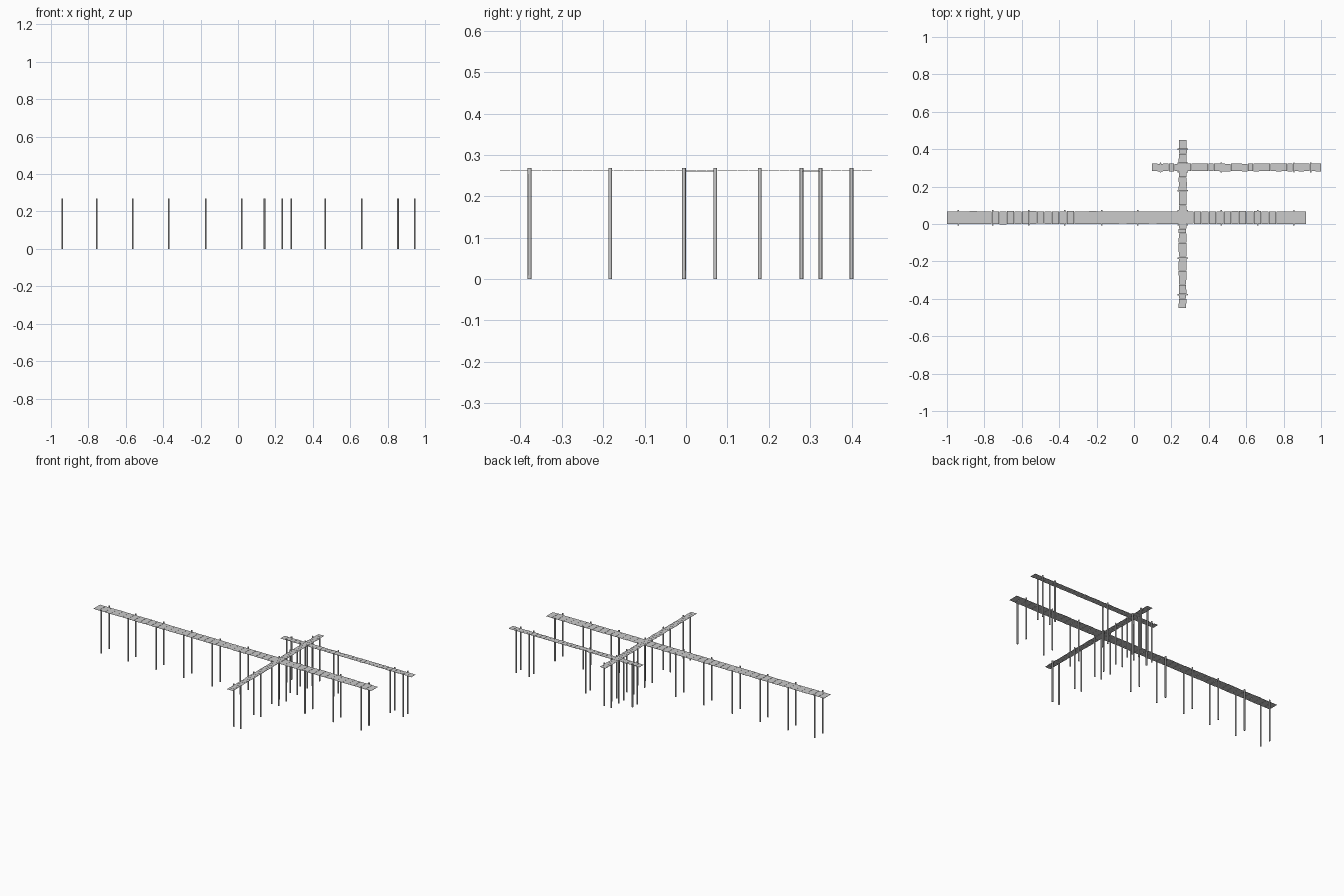
import bpy, bmesh, math, random
from mathutils import Matrix, Vector

if "Cube" in bpy.data.objects:
    bpy.data.objects.remove(bpy.data.objects["Cube"])

random.seed(4)
DECK_Z = 0.2605
POST_TOP = 0.268
POST_R = 0.0045


def finish(bm, name):
    mesh = bpy.data.meshes.new(name)
    bm.to_mesh(mesh)
    bm.free()
    ob = bpy.data.objects.new(name, mesh)
    bpy.context.collection.objects.link(ob)
    return ob


def deck(name, start, end, across, width, axis, plank, z):
    """Row of thin, slightly uneven planks running along axis 'x' or 'y'."""
    bm = bmesh.new()
    count = round((end - start) / plank)
    pitch = (end - start) / count
    for i in range(count):
        along = start + pitch * (i + 0.5)
        side = across + random.uniform(-0.001, 0.001)
        w = width + random.uniform(-0.002, 0.002)
        length = pitch - 0.0012
        if axis == 'x':
            loc, size = (along, side, z), (length, w, 0.001)
        else:
            loc, size = (side, along, z), (w, length, 0.001)
        bmesh.ops.create_cube(bm, size=1, matrix=Matrix.LocRotScale(
            Vector(loc), None, Vector(size)))
    return finish(bm, name)


def posts(name, points):
    """Slim round piles from the ground to just above the deck."""
    bm = bmesh.new()
    for x, y in points:
        bmesh.ops.create_cone(bm, cap_ends=True, segments=8,
                              radius1=POST_R, radius2=POST_R, depth=POST_TOP,
                              matrix=Matrix.Translation((x, y, POST_TOP / 2)))
    ob = finish(bm, name)
    bpy.context.view_layer.objects.active = ob
    ob.select_set(True)
    bpy.ops.object.shade_smooth_by_angle(angle=math.radians(50))
    ob.select_set(False)


# Plank decks
deck("main_deck", -1.0, 0.92, 0.0335, 0.067, 'x', 0.04, DECK_Z)
deck("cross_deck", -0.45, 0.45, 0.26, 0.041, 'y', 0.025, DECK_Z + 0.0012)
deck("side_deck", 0.095, 1.0, 0.3025, 0.041, 'x', 0.03, DECK_Z)

# Paired posts along each deck; the crossings get one at every corner
main_y, cross_x, side_y = (-0.005, 0.071), (0.236, 0.284), (0.279, 0.325)
posts("main_posts", [(x, y) for y in main_y for x in
      (-0.94, -0.755, -0.562, -0.37, -0.173, 0.02, 0.466, 0.661, 0.855)])
posts("cross_posts", [(x, y) for x in cross_x for y in
      (-0.378, -0.183, 0.178, 0.4) + main_y + side_y])
posts("side_posts", [(x, y) for y in side_y for x in
      (0.142, 0.466, 0.855, 0.945)])
